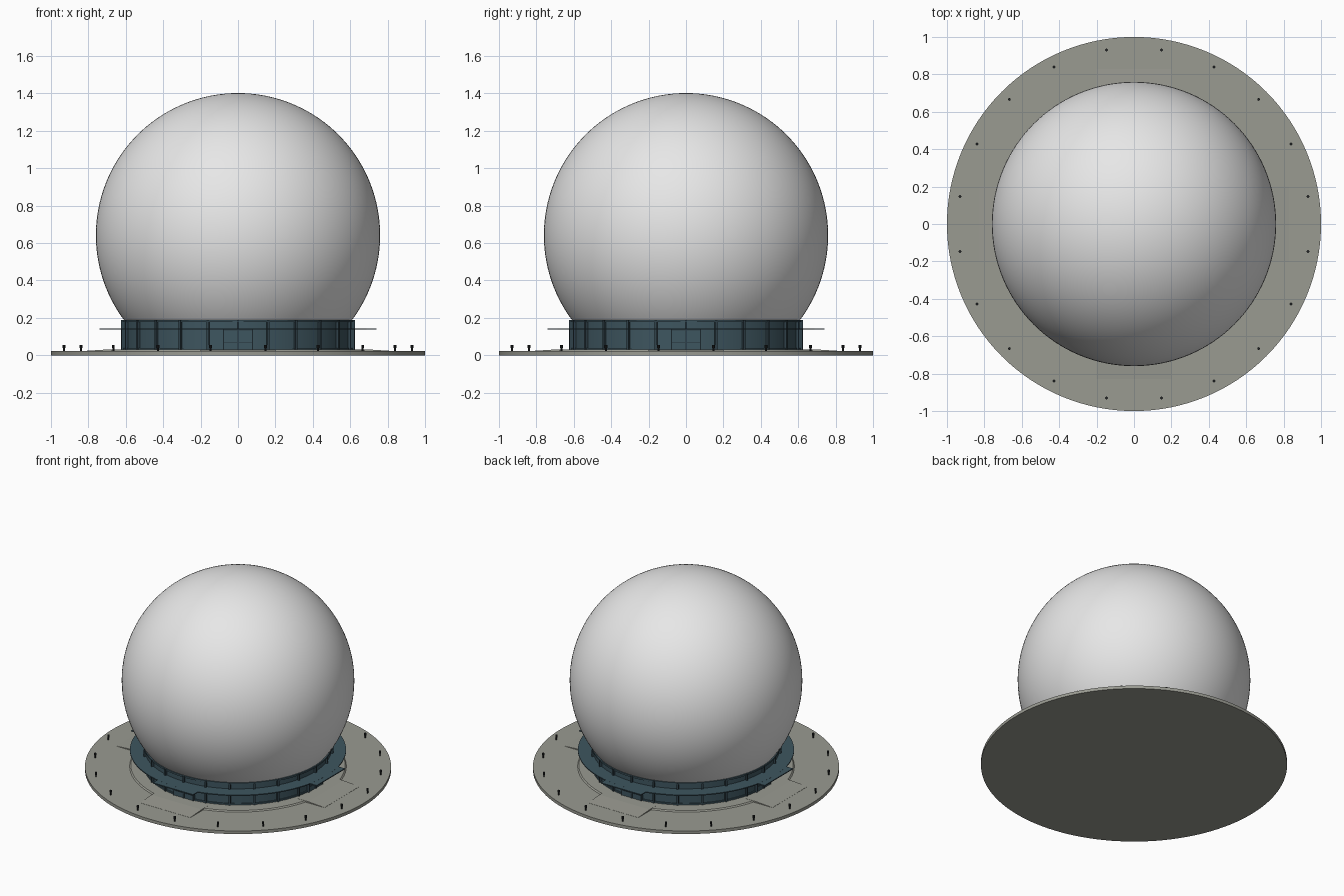
import bpy, bmesh, math
from mathutils import Matrix, Vector

if "Cube" in bpy.data.objects:
    bpy.data.objects.remove(bpy.data.objects["Cube"])


def material(name, rgb):
    m = bpy.data.materials.new(name)
    m.diffuse_color = (*rgb, 1)
    m.use_nodes = True
    m.node_tree.nodes["Principled BSDF"].inputs["Base Color"].default_value = m.diffuse_color
    return m


WHITE = material("dome_white", (0.8, 0.8, 0.8))
STONE = material("warm_grey", (0.32, 0.325, 0.285))
TEAL = material("dark_teal", (0.048, 0.092, 0.115))
TRIM = material("trim_dark_teal", (0.03, 0.055, 0.07))
BLACK = material("post_black", (0.015, 0.017, 0.018))


def finish(name, bm, mat, smooth=True):
    bmesh.ops.recalc_face_normals(bm, faces=bm.faces)
    me = bpy.data.meshes.new(name)
    bm.to_mesh(me)
    bm.free()
    me.materials.append(mat)
    ob = bpy.data.objects.new(name, me)
    bpy.context.collection.objects.link(ob)
    if smooth:
        bpy.ops.object.select_all(action='DESELECT')
        ob.select_set(True)
        bpy.context.view_layer.objects.active = ob
        bpy.ops.object.shade_smooth_by_angle(angle=math.radians(30))
    return ob


def lathe(name, profile, mat, steps=128, closed=False):
    """Spin an (r, z) profile around the z axis."""
    bm = bmesh.new()
    vs = [bm.verts.new((r, 0, z)) for r, z in profile]
    pairs = list(zip(vs, vs[1:])) + ([(vs[-1], vs[0])] if closed else [])
    es = [bm.edges.new(p) for p in pairs]
    bmesh.ops.spin(bm, geom=vs + es, axis=(0, 0, 1), cent=(0, 0, 0),
                   angle=2 * math.pi, steps=steps)
    bmesh.ops.remove_doubles(bm, verts=bm.verts, dist=1e-5)
    return finish(name, bm, mat)


def band(name, r0, r1, z0, z1, mat):
    return lathe(name, [(r0, z0), (r1, z0), (r1, z1), (r0, z1)], mat, closed=True)


def add_box(bm, center, size, angle=0):
    m = (Matrix.Rotation(angle, 4, 'Z') @ Matrix.Translation(center)
         @ Matrix.Diagonal((*size, 1)))
    bmesh.ops.create_cube(bm, size=1, matrix=m)


# round ground plate and the low plinth around the drum
lathe("ground_plate", [(0, 0), (1, 0), (1, 0.022), (0, 0.022)], STONE)
lathe("plinth", [(0, 0.02), (0.71, 0.02), (0.70, 0.03), (0, 0.03)], STONE)

# entrance ramps on the four axes
bm = bmesh.new()
for i in range(4):
    rot = Matrix.Rotation(i * math.pi / 2, 3, 'Z')
    section = [(0.62, 0.02), (0.83, 0.02), (0.83, 0.023), (0.70, 0.031), (0.62, 0.031)]
    rows = [[bm.verts.new(rot @ Vector((r, y, z))) for r, z in section]
            for y in (-0.2, 0.2)]
    bm.faces.new(rows[0])
    bm.faces.new(rows[1][::-1])
    for k in range(5):
        n = (k + 1) % 5
        bm.faces.new((rows[0][k], rows[1][k], rows[1][n], rows[0][n]))
finish("entrance_ramps", bm, STONE, False)

# drum wall with bands at top, middle and bottom
band("drum_wall", 0.58, 0.61, 0.028, 0.187, TEAL)
band("drum_top_band", 0.59, 0.618, 0.178, 0.19, TEAL)
band("drum_foot_band", 0.60, 0.617, 0.028, 0.04, TEAL)

# upright ribs every 15 degrees
bm = bmesh.new()
for i in range(24):
    add_box(bm, (0.612, 0, 0.109), (0.026, 0.012, 0.162), i * math.pi / 12)
finish("drum_ribs", bm, TRIM, False)

# ring canopy, widened over each entrance
band("canopy_ring", 0.60, 0.706, 0.137, 0.144, TEAL)
bm = bmesh.new()
for i in range(4):
    add_box(bm, (0.68, 0, 0.1405), (0.12, 0.32, 0.0066), i * math.pi / 2)
finish("entrance_canopies", bm, TEAL, False)

# double doors with thin frames
doors, frames = bmesh.new(), bmesh.new()
for i in range(4):
    a = i * math.pi / 2
    add_box(doors, (0.611, 0, 0.082), (0.018, 0.15, 0.106), a)
    for y in (-0.077, 0, 0.077):
        add_box(frames, (0.613, y, 0.083), (0.022, 0.005, 0.108), a)
    for z in (0.068, 0.135):
        add_box(frames, (0.613, 0, z), (0.022, 0.154, 0.004), a)
finish("doors", doors, TEAL, False)
finish("door_frames", frames, TRIM, False)

# big dome: a sphere cut off where it meets the drum
R, CZ, CUT = 0.76, 0.642, 0.18
low = math.asin((CUT - CZ) / R)
arc = []
for k in range(49):
    t = low + (math.pi / 2 - low) * k / 48
    arc.append((max(0, R * math.cos(t)) if k < 48 else 0, CZ + R * math.sin(t)))
lathe("dome", [(0, CUT)] + arc, WHITE)

# small posts around the rim
bm = bmesh.new()
for i in range(20):
    a = math.radians(9 + 18 * i)
    at = Matrix.Translation((0.942 * math.cos(a), 0.942 * math.sin(a), 0))
    for r, z0, z1 in ((0.005, 0.02, 0.044), (0.0075, 0.04, 0.056)):
        bmesh.ops.create_cone(bm, cap_ends=True, segments=10, radius1=r, radius2=r,
                              depth=z1 - z0,
                              matrix=at @ Matrix.Translation((0, 0, (z0 + z1) / 2)))
finish("rim_posts", bm, BLACK)
